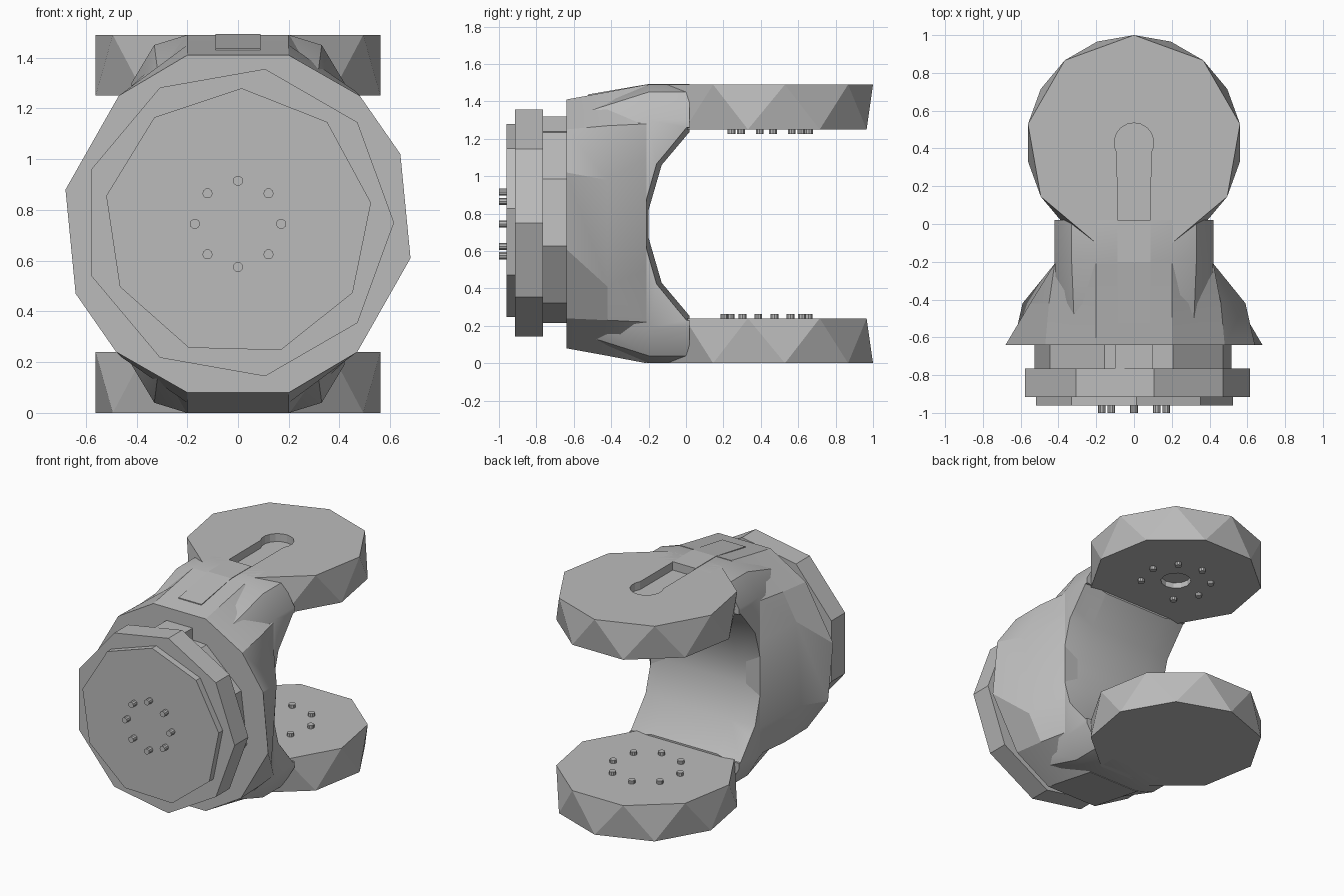
import bpy, bmesh, math
from mathutils import Vector

cube = bpy.data.objects.get("Cube")
if cube:
    bpy.data.objects.remove(cube, do_unlink=True)

MID = 0.745      # mid height of the fork
HUB = 0.43       # y centre of both end pads
ARM = 0.24       # pad thickness
TOP = 2 * MID

grey = bpy.data.materials.new("plain_grey")
grey.use_nodes = True
grey.diffuse_color = (0.5, 0.5, 0.5, 1)
grey.node_tree.nodes["Principled BSDF"].inputs["Base Color"].default_value = (0.5, 0.5, 0.5, 1)


def loft(name, rings, smooth=None):
    """Skin a list of equal-length point rings and cap both ends."""
    bm = bmesh.new()
    loops = [[bm.verts.new(p) for p in ring] for ring in rings]
    n = len(loops[0])
    for a, b in zip(loops, loops[1:]):
        for i in range(n):
            j = (i + 1) % n
            bm.faces.new((a[i], a[j], b[j], b[i]))
    bm.faces.new(loops[0])
    bm.faces.new(loops[-1])
    bmesh.ops.recalc_face_normals(bm, faces=bm.faces)
    mesh = bpy.data.meshes.new(name)
    bm.to_mesh(mesh)
    bm.free()
    mesh.materials.append(grey)
    obj = bpy.data.objects.new(name, mesh)
    bpy.context.collection.objects.link(obj)
    if smooth:
        activate(obj)
        bpy.ops.object.shade_smooth_by_angle(angle=math.radians(smooth))
    return obj


def activate(obj):
    bpy.ops.object.select_all(action="DESELECT")
    obj.select_set(True)
    bpy.context.view_layer.objects.active = obj


def cut(obj, cutter):
    cutter.hide_render = True
    activate(obj)
    mod = obj.modifiers.new("cut", "BOOLEAN")
    mod.operation = "DIFFERENCE"
    mod.solver = "EXACT"
    mod.object = cutter
    bpy.ops.object.modifier_apply(modifier=mod.name)
    bpy.data.objects.remove(cutter, do_unlink=True)


def circle(n, r, start=0.0, cx=0.0, cy=0.0):
    angles = [math.radians(start) + math.tau * i / n for i in range(n)]
    return [(cx + r * math.cos(a), cy + r * math.sin(a)) for a in angles]


def upright(name, outline, z0, z1):
    return loft(name, [[(x, y, z) for x, y in outline] for z in (z0, z1)])


def facing(name, outline, y0, y1):
    return loft(name, [[(x, y, z) for x, z in outline] for y in (y0, y1)])


def turned(half):
    """Complete a half ring by turning it half way round the middle."""
    return half + [(-x, TOP - z) for x, z in half]


def at_y(ring, y):
    return [(x, y, z) for x, z in ring]


# Curved fork body: rounded block with a concave mouth
section = turned([(0.2, TOP), (0.33, 1.45), (0.42, 1.3), (0.42, 0.19), (0.33, 0.04), (0.2, 0)])
nose = [(x * 0.95, MID + (z - MID) * 0.82) for x, z in section]
body = loft("fork_body", [at_y(nose, -0.6), at_y(section, -0.2), at_y(section, 0.02)])

upper = [(0.3, 1.25), (0.03, 1.25), (-0.13, 1.06), (-0.2, 0.82)]
mouth = upper + [(y, TOP - z) for y, z in reversed(upper)]
wide = [(y - 0.04, MID + (z - MID) * 1.03) for y, z in mouth]
cut(body, loft("mouth_cutter", [[(x, y, z) for y, z in ring] for x, ring in
                                ((-0.5, wide), (-0.25, mouth), (0.25, mouth), (0.5, wide))]))
activate(body)
bpy.ops.object.shade_smooth_by_angle(angle=math.radians(40))

# Flared collar that widens towards the front
front = turned([(0.2, 1.41), (0.48, 1.25), (0.64, 1.02), (0.68, 0.61), (0.47, 0.24), (0.2, 0.08)])
middle = turned([(0.2, 1.45), (0.46, 1.27), (0.59, 0.98), (0.55, 0.41), (0.45, 0.23), (0.2, 0.04)])
rear = turned([(0.2, TOP), (0.42, 1.28), (0.42, 1.1), (0.42, 0.5), (0.42, 0.22), (0.2, 0)])
loft("flared_collar", [at_y(front, -0.64), at_y(middle, -0.42), at_y(rear, -0.21)], 25)


# Nine-sided end pads with twisted, triangulated sides
def pad(name, outer_z, inner_z):
    bm = bmesh.new()
    a = [bm.verts.new((x, y, outer_z)) for x, y in circle(9, 0.57, 90, 0, HUB)]
    b = [bm.verts.new((x, y, inner_z)) for x, y in circle(9, 0.57, 110, 0, HUB)]
    for i in range(9):
        j = (i + 1) % 9
        bm.faces.new((a[i], a[j], b[i]))
        bm.faces.new((b[i], a[j], b[j]))
    bm.faces.new(a)
    bm.faces.new(b)
    bmesh.ops.recalc_face_normals(bm, faces=bm.faces)
    mesh = bpy.data.meshes.new(name)
    bm.to_mesh(mesh)
    bm.free()
    mesh.materials.append(grey)
    obj = bpy.data.objects.new(name, mesh)
    bpy.context.collection.objects.link(obj)
    return obj


pad("lower_pad", 0, ARM)
upper_pad = pad("upper_pad", TOP, TOP - ARM)

# Keyhole slot on top and round recess underneath the upper pad
arc = [(0.105 * math.cos(a), HUB + 0.105 * math.sin(a))
       for a in (math.radians(-32 + 244 * i / 12) for i in range(13))]
keyhole = [(0.088, 0.02)] + arc + [(-0.088, 0.02)]
cut(upper_pad, upright("slot_cutter", keyhole, TOP - 0.055, TOP + 0.1))
cut(upper_pad, upright("recess_cutter", circle(12, 0.1, 0, 0, HUB), 1.2, TOP - ARM + 0.04))

# Thin cover strip running forward from the slot
strip = [(0.02, 1.493), (-0.2, 1.493), (-0.525, 1.437), (-0.525, 1.425), (-0.2, 1.483), (0.02, 1.483)]
loft("cover_strip", [[(x, y, z) for y, z in strip] for x in (-0.088, 0.088)])

# Front mounting stack: neck, key tab, flange and face plate
facing("neck", circle(9, 0.53, -13, 0, MID), -0.77, -0.63)
facing("key_tab", [(-0.1, 1.1), (0.1, 1.1), (0.1, 1.32), (-0.1, 1.32)], -0.765, -0.63)
facing("flange", circle(9, 0.615, 0, 0, 0.75), -0.915, -0.765)
facing("face_plate", circle(9, 0.53, 88.5, 0, 0.75), -0.96, -0.91)

# Rings of small pins on the face plate and on the inside of both pads
for i, (x, z) in enumerate(circle(8, 0.17, 0, 0, MID)):
    facing(f"face_pin_{i + 1}", circle(10, 0.02, 0, x, z), -1.0, -0.95)
for i, (x, y) in enumerate(circle(8, 0.23, 11, 0, HUB)):
    upright(f"lower_pin_{i + 1}", circle(10, 0.022, 0, x, y), ARM - 0.01, ARM + 0.023)
for i, (x, y) in enumerate(circle(8, 0.23, 9, 0, HUB)):
    if i != 6:
        upright(f"upper_pin_{i + 1}", circle(10, 0.022, 0, x, y), TOP - ARM - 0.023, TOP - ARM + 0.01)
